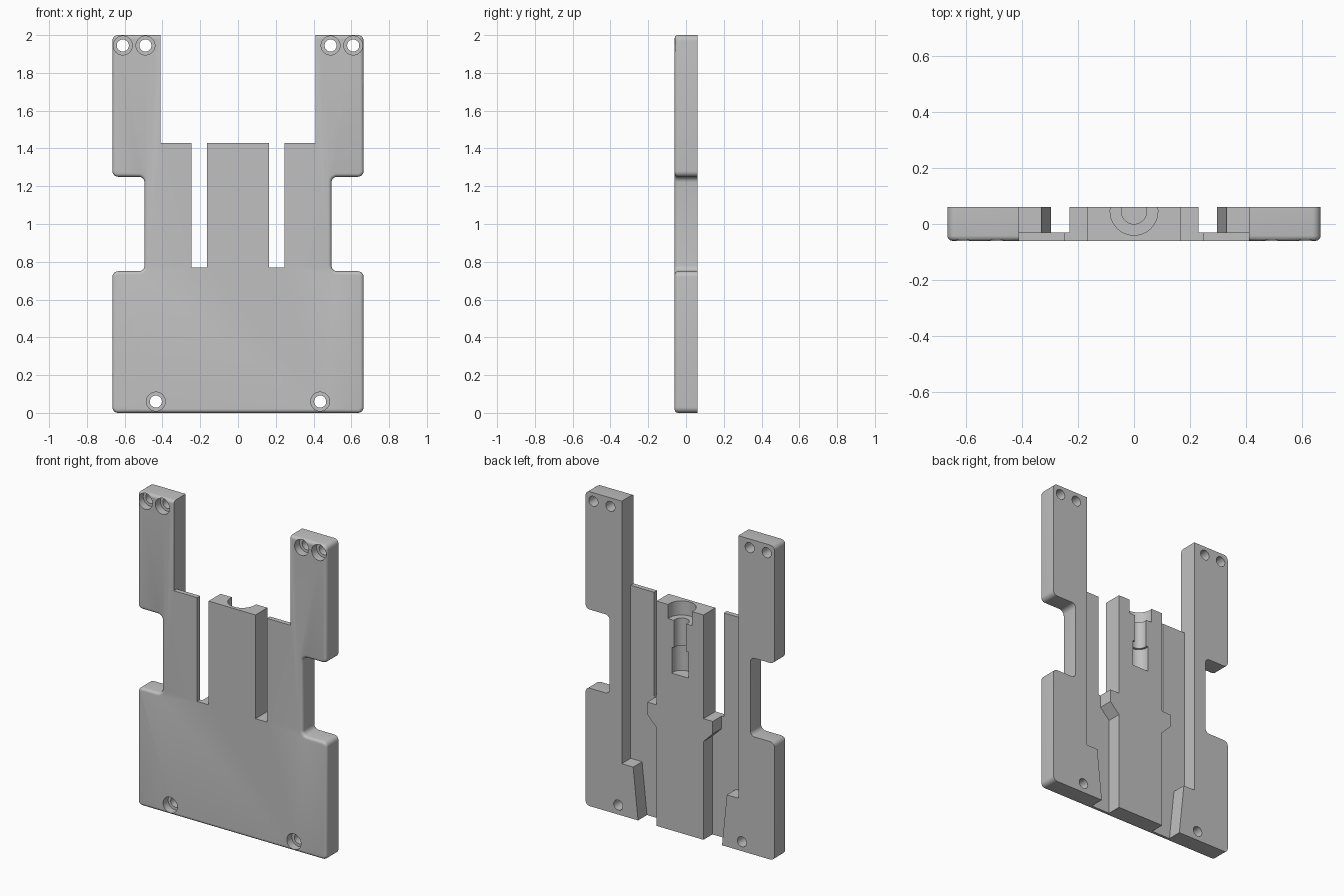
import bpy
import bmesh
import math
from mathutils import Matrix

if "Cube" in bpy.data.objects:
    bpy.data.objects.remove(bpy.data.objects["Cube"], do_unlink=True)

FRONT, BACK, WEB = -0.06, 0.06, -0.03
TOP, DECK = 2.0, 1.43

grey = bpy.data.materials.new("plain_grey")
grey.use_nodes = True
grey.diffuse_color = (0.53, 0.53, 0.53, 1)
grey.node_tree.nodes["Principled BSDF"].inputs["Base Color"].default_value = (0.53, 0.53, 0.53, 1)


def finish(name, bm):
    bmesh.ops.recalc_face_normals(bm, faces=bm.faces)
    mesh = bpy.data.meshes.new(name)
    bm.to_mesh(mesh)
    bm.free()
    mesh.materials.append(grey)
    ob = bpy.data.objects.new(name, mesh)
    bpy.context.collection.objects.link(ob)
    return ob


def prism(points, y0, y1):
    """Extrude an (x, z) outline from y0 to y1."""
    bm = bmesh.new()
    face = bm.faces.new([bm.verts.new((x, y0, z)) for x, z in points])
    out = bmesh.ops.extrude_face_region(bm, geom=[face])
    moved = [g for g in out["geom"] if isinstance(g, bmesh.types.BMVert)]
    bmesh.ops.translate(bm, verts=moved, vec=(0, y1 - y0, 0))
    bmesh.ops.recalc_face_normals(bm, faces=bm.faces)
    return bm


def cylinder(radius, length, matrix):
    bm = bmesh.new()
    bmesh.ops.create_cone(bm, cap_ends=True, segments=40, radius1=radius,
                          radius2=radius, depth=length, matrix=matrix)
    return bm


def cut(bm):
    """Subtract a shape from the body."""
    tool = finish("cutter", bm)
    tool.hide_render = True
    mod = body.modifiers.new("cut", "BOOLEAN")
    mod.operation, mod.solver, mod.object = "DIFFERENCE", "EXACT", tool
    bpy.ops.object.modifier_apply(modifier=mod.name)
    bpy.data.objects.remove(tool, do_unlink=True)


# Plate outline with two posts and side notches
half = [(0.665, 0), (0.665, 0.75), (0.495, 0.75), (0.495, 1.25),
        (0.665, 1.25), (0.665, TOP), (0.41, TOP), (0.41, DECK)]
bm = prism(half + [(-x, z) for x, z in reversed(half)], FRONT, BACK)

# Rounded outer corners, then a soft front rim
corners = [e for e in bm.edges
           if abs(e.verts[0].co.y - e.verts[1].co.y) > 0.1 and abs(e.verts[0].co.x) > 0.45]
bmesh.ops.bevel(bm, geom=corners, offset=0.03, segments=6, profile=0.5, affect="EDGES")


def on_rim(e):
    a, b = (v.co for v in e.verts)
    mid = (a + b) / 2
    inner = abs(mid.x) < 0.42 and mid.z > 1.0
    return max(a.y, b.y) < FRONT + 0.001 and not inner


bmesh.ops.bevel(bm, geom=[e for e in bm.edges if on_rim(e)], offset=0.018,
                segments=4, profile=0.5, affect="EDGES")
body = finish("back_plate", bm)
bpy.context.view_layer.objects.active = body
body.select_set(True)

# Rear channels and open slots either side of the central column
channel = [(0.165, 1.6), (0.165, 0.77), (0.23, 0.77), (0.23, 0.69), (0.165, 0.625),
           (0.165, -0.1), (0.285, -0.1), (0.33, 0.33), (0.41, 0.33), (0.41, 1.6)]
slot = [(0.165, 0.77), (0.245, 0.77), (0.245, 1.6), (0.165, 1.6)]
for side in (-1, 1):
    cut(prism([(side * x, z) for x, z in channel], WEB, 0.1))
    cut(prism([(side * x, z) for x, z in slot], -0.1, 0.0))

# Counterbored screw holes
lie = Matrix.Rotation(math.pi / 2, 4, "X")
for side in (-1, 1):
    for x, z in ((0.61, 1.945), (0.49, 1.945), (0.435, 0.06)):
        cut(cylinder(0.032, 0.4, Matrix.Translation((side * x, 0, z)) @ lie))
        cut(cylinder(0.05, 0.1, Matrix.Translation((side * x, FRONT, z)) @ lie))

# Stepped round seat in the back of the central column
for radius, low, high in ((0.085, 1.34, 1.5), (0.045, 1.1, 1.4), (0.06, 1.0, 1.165)):
    cut(cylinder(radius, high - low, Matrix.Translation((0, 0.045, (low + high) / 2))))

bpy.ops.object.shade_smooth_by_angle(angle=math.radians(30))
